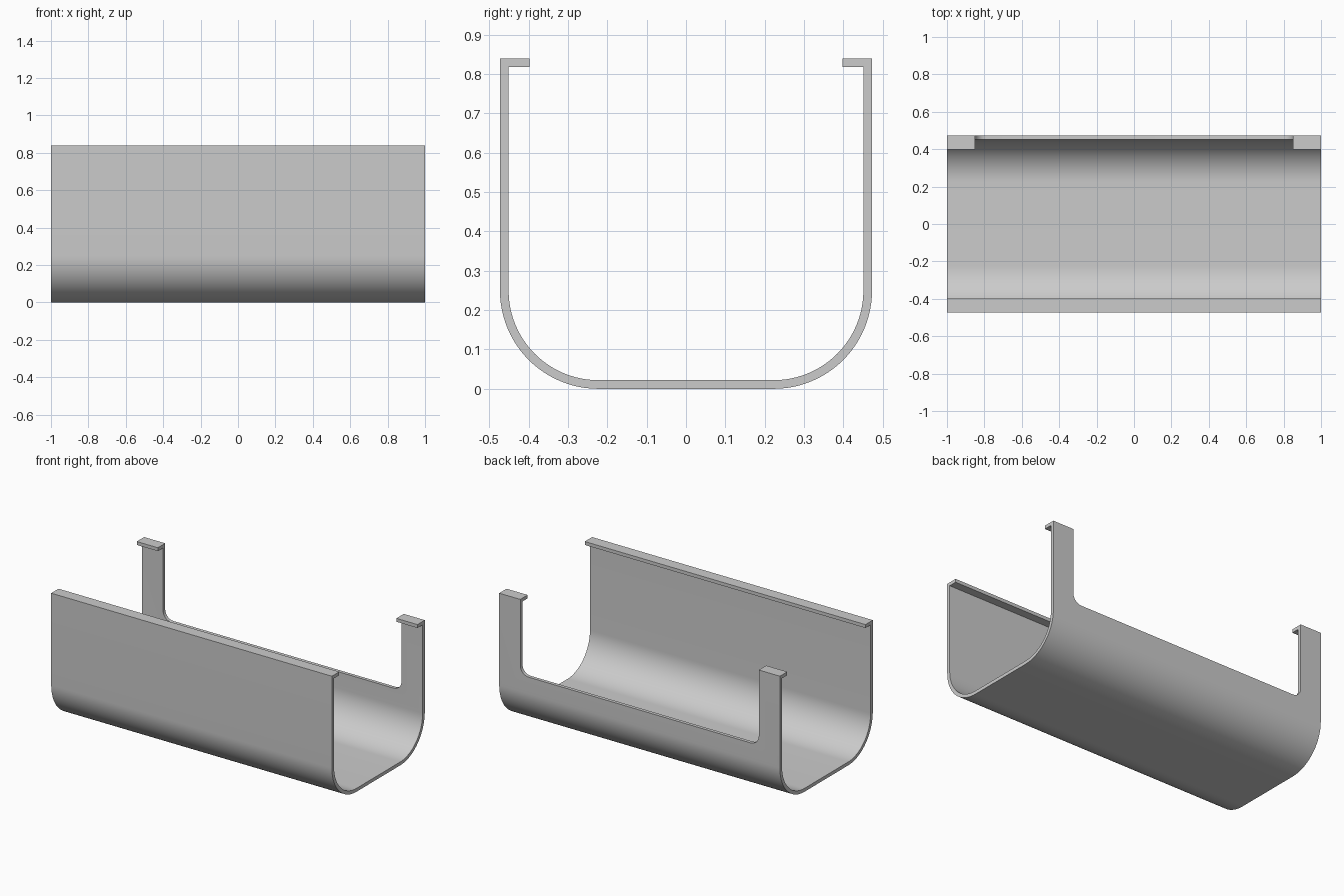
import bpy, bmesh
from math import sin, cos, pi, radians

cube = bpy.data.objects.get("Cube")
if cube:
    bpy.data.objects.remove(cube, do_unlink=True)

HALF_LEN, HALF_W, HEIGHT = 1.0, 0.473, 0.84
THICK, BEND, LIP = 0.022, 0.25, 0.075
NOTCH_X, NOTCH_Z, FILLET = 0.85, 0.355, 0.06


def arc(cx, cy, r, start, end, steps):
    angles = [radians(start + (end - start) * i / steps) for i in range(steps + 1)]
    return [(cx + r * cos(a), cy + r * sin(a)) for a in angles]


def prism(name, points, place, offset):
    """Extrude a closed outline; place maps outline coordinates to 3D."""
    bm = bmesh.new()
    face = bm.faces.new([bm.verts.new(place(u, v)) for u, v in points])
    ext = bmesh.ops.extrude_face_region(bm, geom=[face])
    verts = [g for g in ext["geom"] if isinstance(g, bmesh.types.BMVert)]
    bmesh.ops.translate(bm, verts=verts, vec=offset)
    bmesh.ops.recalc_face_normals(bm, faces=bm.faces)
    mesh = bpy.data.meshes.new(name)
    bm.to_mesh(mesh)
    bm.free()
    obj = bpy.data.objects.new(name, mesh)
    bpy.context.collection.objects.link(obj)
    return obj


# Bent sheet section: outer and inner outline of one half, then mirrored
bend_y = HALF_W - BEND
outer = [(HALF_W, HEIGHT)] + arc(bend_y, BEND, BEND, 0, -90, 24)
inner = arc(bend_y, BEND, BEND - THICK, -90, 0, 24) + [
    (HALF_W - THICK, HEIGHT - THICK),
    (HALF_W - LIP, HEIGHT - THICK),
    (HALF_W - LIP, HEIGHT),
]


def mirrored(points):
    return [(-y, z) for y, z in reversed(points)]


section = outer + mirrored(outer) + mirrored(inner) + inner
tray = prism("cable_tray", section, lambda y, z: (-HALF_LEN, y, z), (2 * HALF_LEN, 0, 0))

# Opening in the back wall with rounded lower corners, leaving two hooked posts
corner_x, corner_z = NOTCH_X - FILLET, NOTCH_Z + FILLET
opening = [(-NOTCH_X, 1)] + arc(-corner_x, corner_z, FILLET, 180, 270, 10)
opening += arc(corner_x, corner_z, FILLET, 270, 360, 10) + [(NOTCH_X, 1)]
cutter = prism("opening_cutter", opening, lambda x, z: (x, 0.3, z), (0, 0.3, 0))
cutter.hide_render = True

cut = tray.modifiers.new("back_opening", "BOOLEAN")
cut.operation = "DIFFERENCE"
cut.solver = "EXACT"
cut.object = cutter
bpy.ops.object.select_all(action="DESELECT")
tray.select_set(True)
bpy.context.view_layer.objects.active = tray
bpy.ops.object.modifier_apply(modifier=cut.name)
bpy.data.objects.remove(cutter, do_unlink=True)
bpy.ops.object.shade_smooth_by_angle(angle=radians(30))

# Plain grey finish
grey = bpy.data.materials.new("grey_metal")
grey.use_nodes = True
colour = (0.6, 0.6, 0.6, 1)
grey.diffuse_color = colour
grey.node_tree.nodes["Principled BSDF"].inputs["Base Color"].default_value = colour
tray.data.materials.clear()
tray.data.materials.append(grey)
